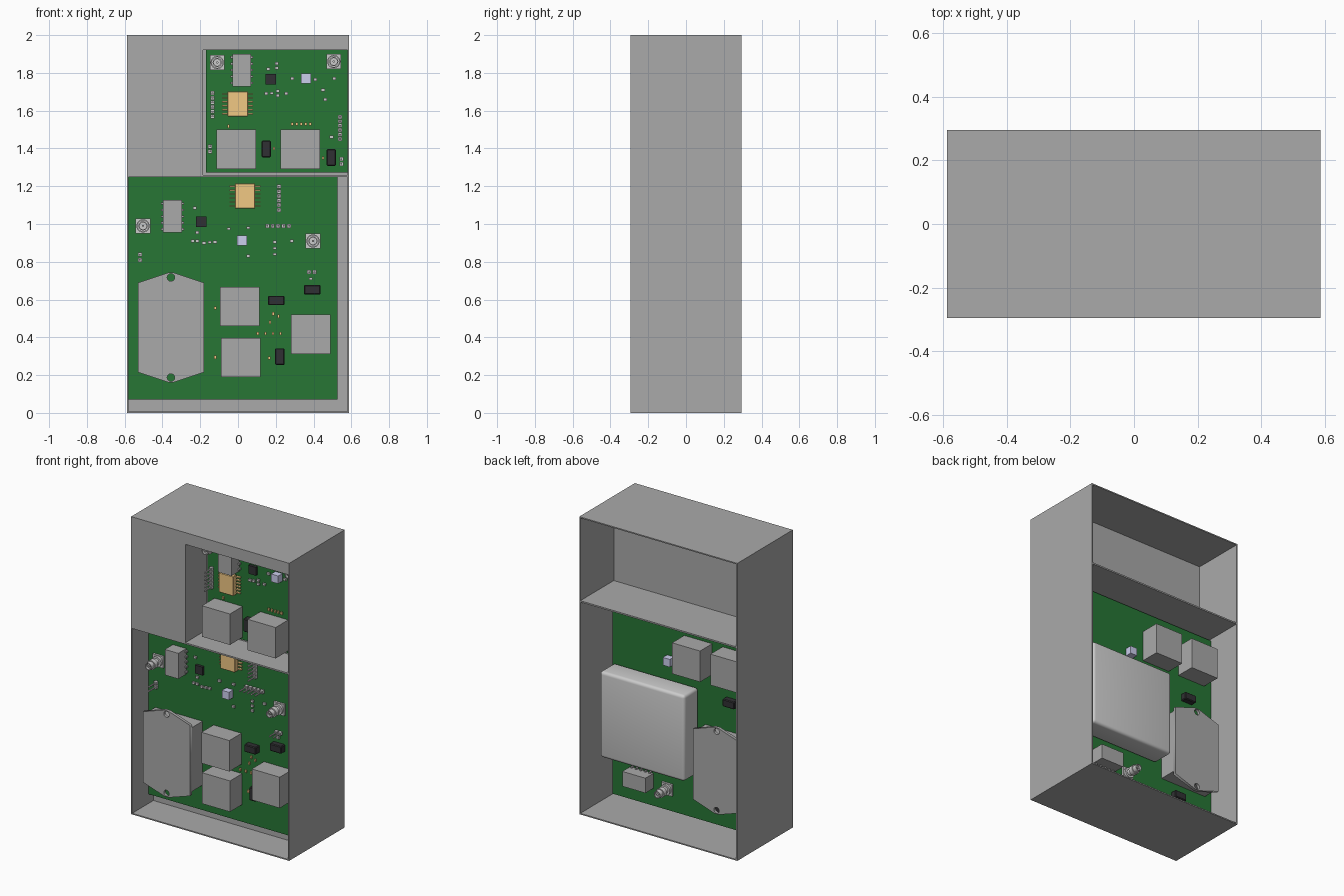
import bpy, bmesh, math
from mathutils import Matrix

if "Cube" in bpy.data.objects:
    bpy.data.objects.remove(bpy.data.objects["Cube"])


def material(name, col):
    m = bpy.data.materials.new(name)
    m.diffuse_color = (*col, 1)
    m.use_nodes = True
    m.node_tree.nodes["Principled BSDF"].inputs["Base Color"].default_value = m.diffuse_color
    return m


GREY = material("mid_grey", (0.4, 0.4, 0.4))
GREEN = material("board_green", (0.02, 0.18, 0.035))
GOLD = material("gold", (0.88, 0.58, 0.23))
BLACK = material("black", (0.03, 0.03, 0.033))
LILAC = material("lilac", (0.6, 0.62, 0.85))
SILVER = material("silver", (0.65, 0.65, 0.63))
WHITE = material("pale_grey", (0.62, 0.62, 0.62))


def finish(name, bm, mat):
    bmesh.ops.recalc_face_normals(bm, faces=bm.faces)
    me = bpy.data.meshes.new(name)
    bm.to_mesh(me)
    bm.free()
    ob = bpy.data.objects.new(name, me)
    bpy.context.collection.objects.link(ob)
    me.materials.append(mat)
    return ob


def boxes(name, items, mat=GREY, bevel=0, seg=1):
    """items: (x0, x1, y0, y1, z0, z1)"""
    bm = bmesh.new()
    for x0, x1, y0, y1, z0, z1 in items:
        mx = Matrix.Translation(((x0+x1)/2, (y0+y1)/2, (z0+z1)/2)) @ \
            Matrix.Diagonal((x1-x0, abs(y1-y0), z1-z0, 1))
        bmesh.ops.create_cube(bm, size=1, matrix=mx)
    if bevel:
        bmesh.ops.bevel(bm, geom=bm.edges[:], offset=bevel, segments=seg,
                        affect='EDGES', profile=0.5)
    ob = finish(name, bm, mat)
    if seg > 1:
        for p in ob.data.polygons:
            p.use_smooth = True
        ob.data.set_sharp_from_angle(angle=math.radians(35))


def parts(name, face, centres, w, h, depth, mat=GREY, bevel=0, lift=0):
    """Boxes standing on a board; face = (board y, outward sign)."""
    y, s = face
    boxes(name, [(x-w/2, x+w/2, y+s*lift, y+s*depth, z-h/2, z+h/2)
                 for x, z in centres], mat, bevel)


def lathe(name, face, centres, profile, mat=GREY, n=20):
    """Turn (radius, height) profile about an axis square to the board."""
    y, s = face
    bm = bmesh.new()
    for x, z in centres:
        rings = [[bm.verts.new((x + r*math.cos(2*math.pi*i/n), y + s*d,
                                z + r*math.sin(2*math.pi*i/n))) for i in range(n)]
                 for r, d in profile]
        for a, b in zip(rings, rings[1:]):
            for i in range(n):
                bm.faces.new((a[i], a[(i+1) % n], b[(i+1) % n], b[i])).smooth = True
        bm.faces.new(rings[-1])
        bm.faces.new(rings[0])
    ob = finish(name, bm, mat)
    ob.data.set_sharp_from_angle(angle=math.radians(35))


def power_module(name, face, cx, cz, depth, t=.02):
    """Box body carrying a pointed cover plate with two screw holes."""
    parts(name + "_body", face, [(cx, cz)], .35, .43, depth - t)
    cu = bpy.data.curves.new(name, 'CURVE')
    cu.dimensions, cu.fill_mode, cu.extrude = '2D', 'BOTH', t/2
    outline = [(-.175, -.237), (-.015, -.29), (.015, -.29), (.175, -.237),
               (.175, .237), (.015, .29), (-.015, .29), (-.175, .237)]
    holes = [[(.02*math.cos(k*math.pi/10), c + .02*math.sin(k*math.pi/10))
              for k in range(20)] for c in (-.265, .265)]
    for pts in [outline] + holes:
        sp = cu.splines.new('POLY')
        sp.points.add(len(pts)-1)
        for p, (x, z) in zip(sp.points, pts):
            p.co = (x, z, 0, 1)
        sp.use_cyclic_u = True
    tmp = bpy.data.objects.new("tmp", cu)
    bpy.context.collection.objects.link(tmp)
    bpy.context.view_layer.update()
    me = bpy.data.meshes.new_from_object(
        tmp.evaluated_get(bpy.context.evaluated_depsgraph_get()))
    bpy.data.objects.remove(tmp)
    y, s = face
    me.transform(Matrix.Translation((cx, y + s*(depth - t/2), cz)) @
                 Matrix.Rotation(math.pi/2, 4, 'X'))
    me.materials.clear()
    me.materials.append(GREY)
    bpy.context.collection.objects.link(bpy.data.objects.new(name + "_plate", me))


def row(x, z, n, dx=0, dz=0):
    return [(x+i*dx, z+i*dz) for i in range(n)]


# Enclosure: walls, dividing plate, shelves, front covers
L, R, D, T = -.588, .587, .295, .008
boxes("enclosure_walls", [(L, L+T, -D, D, 0, 2), (R-T, R, -D, D, 0, 2),
                          (L+T, R-T, -D, D, 0, T), (L+T, R-T, -D, D, 2-T, 2)])
boxes("dividing_plate", [(L+T, R-T, -.07, -.06, T, 2-T)])
boxes("front_shelf", [(L+T, R-T, -D, -.07, 1.25, 1.26)])
boxes("back_shelf", [(L+T, R-T, -.06, D, 1.427, 1.437)])
boxes("front_corner_cover", [(L+T, -.185, -D, -.07, 1.26, 2-T)])
boxes("front_top_cover", [(-.185, R-T, -D, -.07, 1.921, 2-T)])

# Circuit boards
LOW, TOP, BACK = (-.12, -1), (-.08, -1), (.05, 1)
boxes("lower_front_board", [(-.58, .527, -.12, -.104, .07, 1.248)], GREEN)
boxes("upper_front_board", [(-.17, .579, -.08, -.066, 1.272, 1.92)], GREEN)
boxes("back_board", [(-.58, .51, .034, .05, .065, 1.415)], GREEN)
lathe("front_standoffs", (-.104, 1), [(x, z) for x in (-.5, .45) for z in (.12, 1.2)],
      [(.02, 0), (.02, .034)], n=12)
lathe("back_standoffs", (.034, -1), [(x, z) for x in (-.5, .43) for z in (.12, 1.36)],
      [(.02, 0), (.02, .094)], n=12)

# Power modules with pointed plates
power_module("front_power_module", LOW, -.355, .452, .133)
power_module("back_power_module", BACK, -.355, .5, .133)

# Inductor blocks
parts("lower_inductors", LOW, [(.01, .563), (.015, .293), (.385, .417)], .208, .208, .135, lift=.006)
parts("upper_inductors", TOP, [(-.01, 1.395), (.33, 1.395)], .208, .208, .14, lift=.006)
parts("back_inductors", BACK, [(-.13, 1.17), (-.415, 1.17)], .208, .208, .135, lift=.006)

# Large rounded transmitter housing
boxes("transmitter_housing", [(-.13, .50, .05, .205, .372, .95)], WHITE, .02, 4)

# Relays with pin rows
for tag, face, x, z, w, h in (("lower", LOW, -.347, 1.04, .1, .172),
                              ("upper", TOP, .02, 1.815, .1, .172),
                              ("back", BACK, .29, .235, .172, .1)):
    parts(tag + "_relay", face, [(x, z)], w, h, .09, lift=.005)
    pins = [(x+a*.054, z+(i-2)*.034) for a in (-1, 1) for i in range(5)] if h > w else \
        [(x+(i-2)*.034, z+a*.054) for a in (-1, 1) for i in range(5)]
    parts(tag + "_relay_pins", face, pins, .012, .012, .02, GREY)

# Gold chips with legs
for tag, face, x, z in (("lower", LOW, .037, 1.148), ("upper", TOP, -.002, 1.636)):
    parts(tag + "_gold_chip", face, [(x, z)], .108, .132, .045, GOLD, .003, .006)
    parts(tag + "_gold_chip_legs", face,
          [(x+a*.067, z+(i-2.5)*.021) for a in (-1, 1) for i in range(6)], .03, .007, .015, GOLD)

# Coaxial connectors
coax = [(.035, .012), (.035, .03), (.022, .03), (.022, .055), (.031, .055), (.031, .085),
        (.024, .085), (.024, .115), (.018, .115), (.018, .1), (.006, .1), (.006, .11)]
for tag, face, pts in (("lower", LOW, [(-.503, .99), (.397, .91)]),
                       ("upper", TOP, [(-.11, 1.855), (.507, 1.86)]),
                       ("back", BACK, [(.1, .21)])):
    parts(tag + "_coax_base", face, pts, .078, .078, .014, SILVER)
    lathe(tag + "_coax_barrel", face, pts, coax, SILVER)

# Square control chips and pale crystals
for tag, face, chip, crystal in (("lower", LOW, [(-.195, 1.012)], [(.022, .913)]),
                                 ("upper", TOP, [(.173, 1.766)], [(.36, 1.77)]),
                                 ("back", BACK, [], [(.08, 1.08)])):
    if chip:
        parts(tag + "_control_chip", face, chip, .056, .056, .018, BLACK)
    parts(tag + "_crystal", face, crystal, .052, .052, .045, LILAC)

# Black diodes, lying and standing
for tag, face, wide, tall in (("lower", LOW, [(.203, .595), (.393, .652)], [(.222, .298)]),
                              ("upper", TOP, [], [(.15, 1.397), (.493, 1.352)]),
                              ("back", BACK, [(-.38, .92), (-.3, .19)], [])):
    for kind, pts, w, h in (("lying", wide, .088, .05), ("standing", tall, .05, .088)):
        if pts:
            parts(f"{tag}_{kind}_diodes", face, pts, w, h, .045, BLACK, .005)

# Pin headers: square collars and long pins
low_pins = row(.217, 1.075, 6, dz=.0245) + row(.155, .99, 5, dx=.029) + \
    row(-.52, .81, 2, dz=.028) + row(.377, .745, 2, dx=.028)
top_pins = row(-.135, 1.57, 6, dz=.0245) + row(-.147, 1.385, 2, dz=.026) + \
    row(.54, 1.45, 6, dz=.0235) + row(.547, 1.318, 2, dz=.026)
for tag, face, pts in (("lower", LOW, low_pins), ("upper", TOP, top_pins)):
    parts(tag + "_header_collars", face, pts, .021, .021, .022, SILVER)
    parts(tag + "_header_pins", face, pts, .008, .008, .085, SILVER)

# Small passive parts
low_grey = [(-.23, 1.085), (-.05, .975), (.055, .98), (.055, .83), (-.24, .91), (-.18, .9),
            (-.215, .91), (-.15, .903), (-.122, .905), (-.215, .955), (.285, .91),
            (.385, .71)] + row(.195, .84, 3, dz=.032)
low_tan = [(-.12, .555), (-.12, .295), (.17, .48), (.215, .512), (.187, .525),
           (.165, .29)] + row(.105, .42, 4, dx=.04)
top_grey = [(.16, 1.82), (.205, 1.85), (.205, 1.825), (.287, 1.77), (.41, 1.765), (.15, 1.69),
            (.178, 1.692), (.21, 1.705), (.21, 1.68), (.255, 1.69), (.45, 1.71), (.462, 1.66),
            (.51, 1.77), (.495, 1.46)]
top_tan = [(-.05, 1.517), (.19, 1.4), (.45, 1.35)] + row(.287, 1.53, 5, dx=.024)
for tag, face, grey, tan in (("lower", LOW, low_grey, low_tan), ("upper", TOP, top_grey, top_tan)):
    parts(tag + "_capacitors", face, grey, .019, .015, .012, SILVER)
    parts(tag + "_resistors", face, tan, .012, .017, .01, GOLD)
